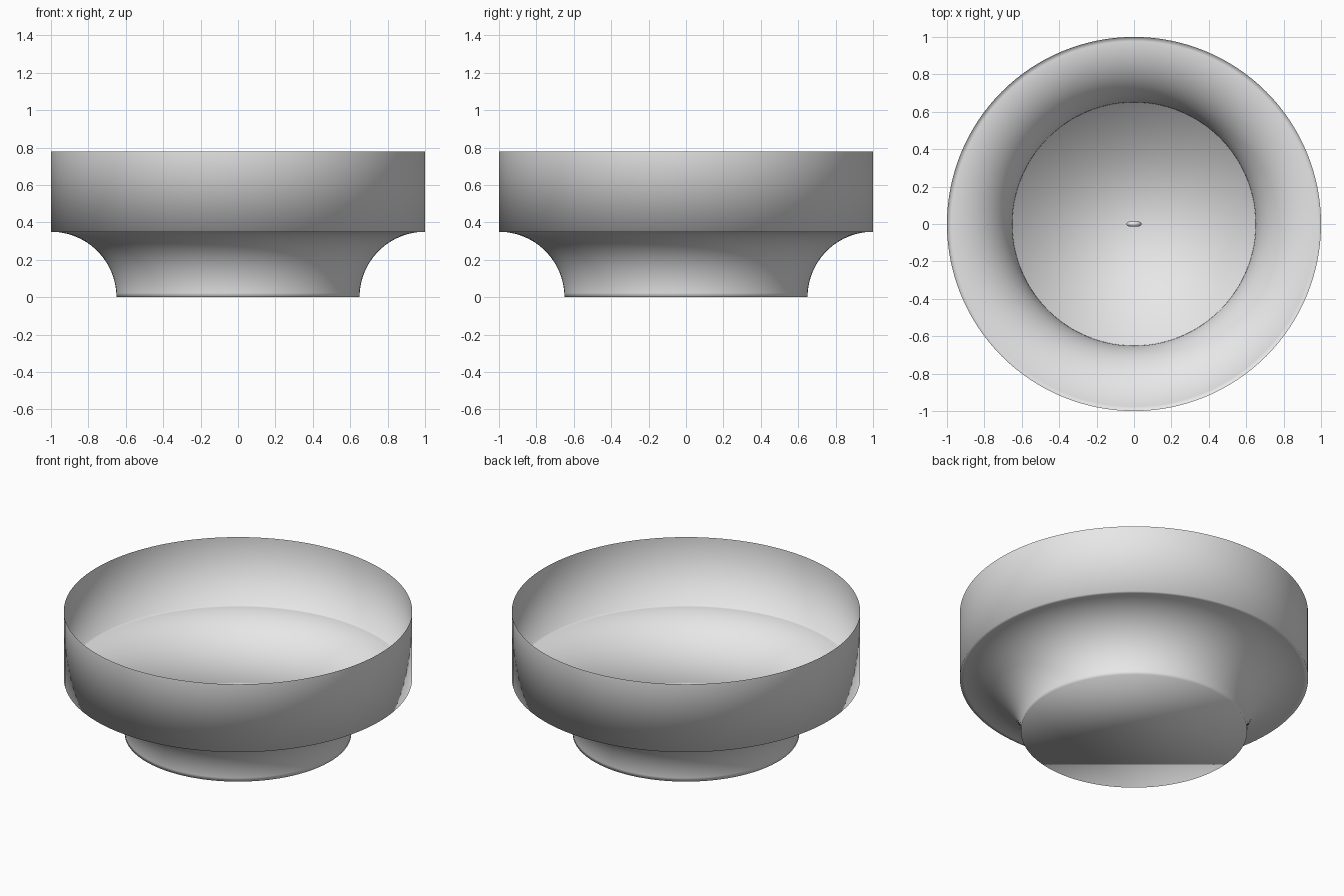
import bpy, bmesh, math

if "Cube" in bpy.data.objects:
    bpy.data.objects.remove(bpy.data.objects["Cube"])

SEGMENTS = 128
FOOT, RIM, HEIGHT = 0.65, 1.0, 0.78

grey = bpy.data.materials.new("light grey")
grey.diffuse_color = (0.8, 0.8, 0.8, 1)
grey.use_nodes = True
grey.node_tree.nodes["Principled BSDF"].inputs["Base Color"].default_value = grey.diffuse_color


def finish(bm, name):
    bmesh.ops.recalc_face_normals(bm, faces=bm.faces)
    mesh = bpy.data.meshes.new(name)
    bm.to_mesh(mesh)
    bm.free()
    mesh.materials.append(grey)
    for p in mesh.polygons:
        p.use_smooth = True
    obj = bpy.data.objects.new(name, mesh)
    bpy.context.collection.objects.link(obj)
    return obj


def bridge(bm, a, b):
    n = len(a)
    for i in range(n):
        j = (i + 1) % n
        bm.faces.new((a[i], a[j], b[j], b[i]))


# Dish: concave quarter-round foot, then a straight thin wall, open at the top
cove = RIM - FOOT
profile = []
for i in range(25):
    t = math.pi / 2 * i / 24
    profile.append((RIM - cove * math.cos(t), cove * math.sin(t)))
profile.append((RIM, HEIGHT))

bm = bmesh.new()
rings = []
for r, z in profile:
    rings.append([bm.verts.new((r * math.cos(a), r * math.sin(a), z))
                  for a in (2 * math.pi * k / SEGMENTS for k in range(SEGMENTS))])
for low, high in zip(rings, rings[1:]):
    bridge(bm, low, high)
bm.faces.new(rings[0][::-1])  # flat floor
# outward normals on the open shell
dish = finish(bm, "dish")

# Small upright loop in the middle of the floor
major, minor = 0.027, 0.013
bm = bmesh.new()
loops = []
for i in range(24):
    u = 2 * math.pi * i / 24
    loop = []
    for j in range(12):
        v = 2 * math.pi * j / 12
        d = major + minor * math.cos(v)
        loop.append(bm.verts.new((d * math.cos(u), minor * math.sin(v),
                                  major + minor + d * math.sin(u))))
    loops.append(loop)
for i in range(24):
    bridge(bm, loops[i], loops[(i + 1) % 24])
finish(bm, "center_loop")
